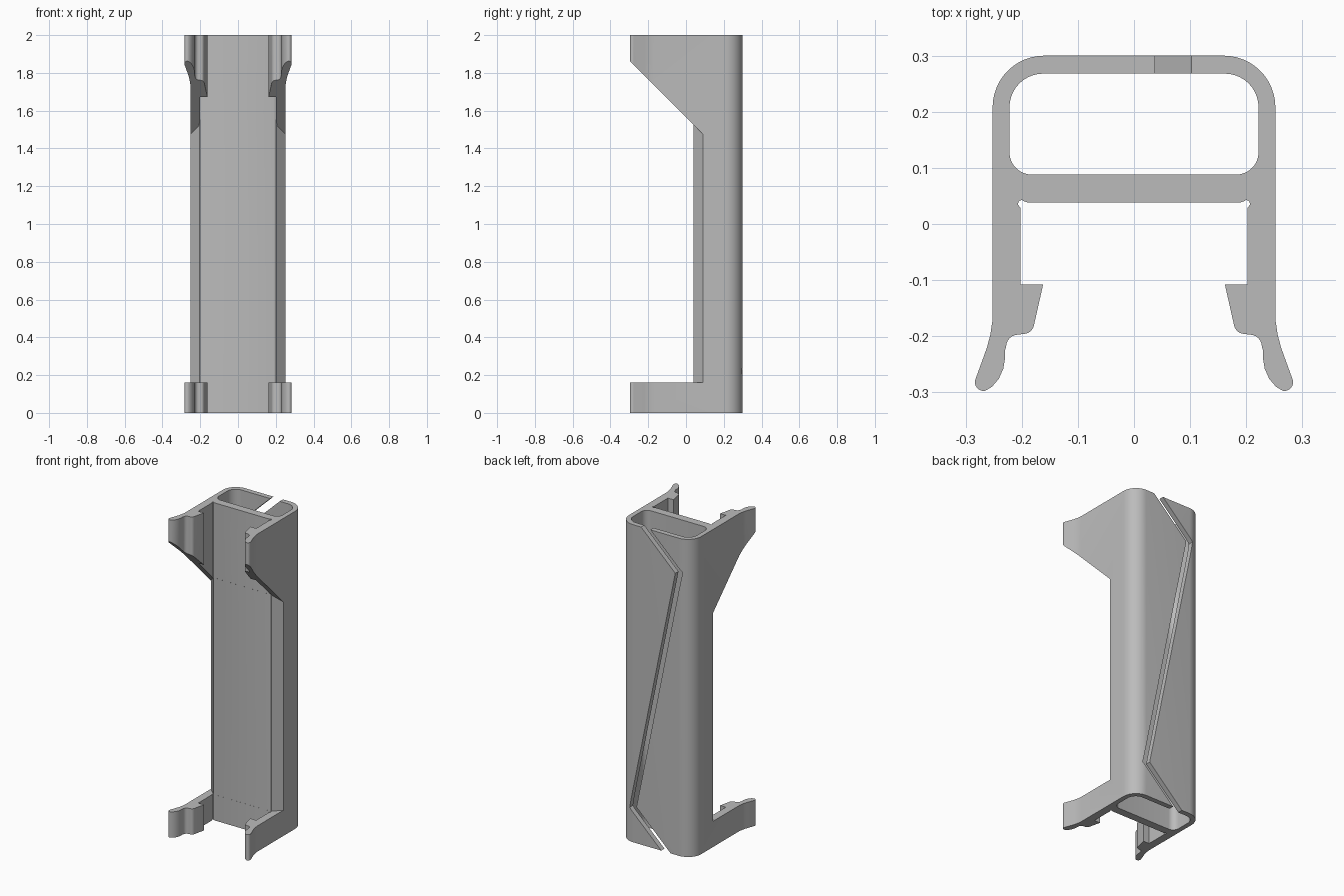
import bpy, bmesh, math
from mathutils import Vector

cube = bpy.data.objects.get("Cube")
if cube:
    bpy.data.objects.remove(cube, do_unlink=True)

HEIGHT = 2.0


def arc(cx, cy, r, start, end, steps=8):
    """Points on an arc, angles in degrees."""
    angles = [math.radians(start + (end - start) * i / steps) for i in range(steps + 1)]
    return [(cx + r * math.cos(a), cy + r * math.sin(a)) for a in angles]


def mirrored(half):
    """Close a right-hand outline with its reflection across x = 0."""
    return half + [(-x, y) for x, y in reversed(half)]


def prism(name, bottom, top):
    """Solid between two matching rings of 3D points."""
    bm = bmesh.new()
    low = [bm.verts.new(p) for p in bottom]
    high = [bm.verts.new(p) for p in top]
    bm.faces.new(low)
    bm.faces.new(high)
    for i in range(len(low)):
        j = (i + 1) % len(low)
        bm.faces.new((low[i], low[j], high[j], high[i]))
    bmesh.ops.recalc_face_normals(bm, faces=bm.faces)
    mesh = bpy.data.meshes.new(name)
    bm.to_mesh(mesh)
    bm.free()
    obj = bpy.data.objects.new(name, mesh)
    bpy.context.collection.objects.link(obj)
    return obj


def upright(name, outline, z0, z1):
    """Extrude a plan outline; z1 may depend on y for a sloping top."""
    return prism(name, [(x, y, z0) for x, y in outline],
                 [(x, y, z1(y)) for x, y in outline])


def cut(target, cutter):
    cutter.hide_render = True
    mod = target.modifiers.new("Cut", 'BOOLEAN')
    mod.operation = 'DIFFERENCE'
    mod.solver = 'EXACT'
    mod.object = cutter
    bpy.context.view_layer.objects.active = target
    bpy.ops.object.modifier_apply(modifier=mod.name)
    bpy.data.objects.remove(cutter, do_unlink=True)


# Clip profile, right half, from the back round the leg to the front wall
half = arc(0.16, 0.208, 0.092, 90, 0, 12)
half += [(0.252, -0.17), (0.256, -0.197), (0.262, -0.22)]
half += arc(0.268, -0.282, 0.0155, 20, -100, 8)
half += [(0.253, -0.29), (0.241, -0.276), (0.233, -0.258), (0.23, -0.24), (0.23, -0.225)]
half += arc(0.206, -0.219, 0.022, 0, 90, 6)
half += arc(0.197, -0.177, 0.019, 270, 192, 5)
half += [(0.162, -0.108), (0.202, -0.108), (0.202, 0.028)]
half += [(0.207, 0.035), (0.205, 0.041), (0.2, 0.043), (0.195, 0.04), (0.188, 0.038)]
clip = upright("cable_clip_body", mirrored(half), 0, lambda y: HEIGHT)

# Rounded channel through the whole height
channel = arc(0.162, 0.208, 0.06, 90, 0, 10) + arc(0.182, 0.128, 0.04, 0, -90, 8)
cut(clip, upright("channel_cutter", mirrored(channel), -0.1, lambda y: HEIGHT + 0.1))

# Remove the legs between the low foot and the sloping upper bracket
gap = [(0.4, -0.5), (0.4, 0.2385), (0.2, 0.0385)]
cut(clip, upright("gap_cutter", mirrored(gap), 0.162, lambda y: 1.565 - y))

# Zigzag slot in the back wall, mitred at its two bends
upper = [Vector((0.175, 2.1)), Vector((-0.16, 1.78))]
path = upper + [Vector((-p.x, HEIGHT - p.y)) for p in reversed(upper)]
offsets = []
for i in range(len(path)):
    sides = []
    for j in (i - 1, i):
        if 0 <= j < len(path) - 1:
            d = (path[j + 1] - path[j]).normalized()
            sides.append(Vector((-d.y, d.x)))
    miter = sum(sides, Vector((0, 0))).normalized()
    offsets.append(miter * 0.0225 / miter.dot(sides[0]))
ring = [p + o for p, o in zip(path, offsets)]
ring += [p - o for p, o in reversed(list(zip(path, offsets)))]
cut(clip, prism("slot_cutter", [(p.x, 0.18, p.y) for p in ring],
                [(p.x, 0.4, p.y) for p in ring]))

# Plain grey plastic
grey = bpy.data.materials.new("grey_plastic")
colour = (0.5, 0.5, 0.5, 1)
grey.use_nodes = True
grey.diffuse_color = colour
grey.node_tree.nodes["Principled BSDF"].inputs["Base Color"].default_value = colour
clip.data.materials.clear()
clip.data.materials.append(grey)

bpy.ops.object.select_all(action='DESELECT')
clip.select_set(True)
bpy.context.view_layer.objects.active = clip
bpy.ops.object.shade_smooth_by_angle(angle=math.radians(30))
